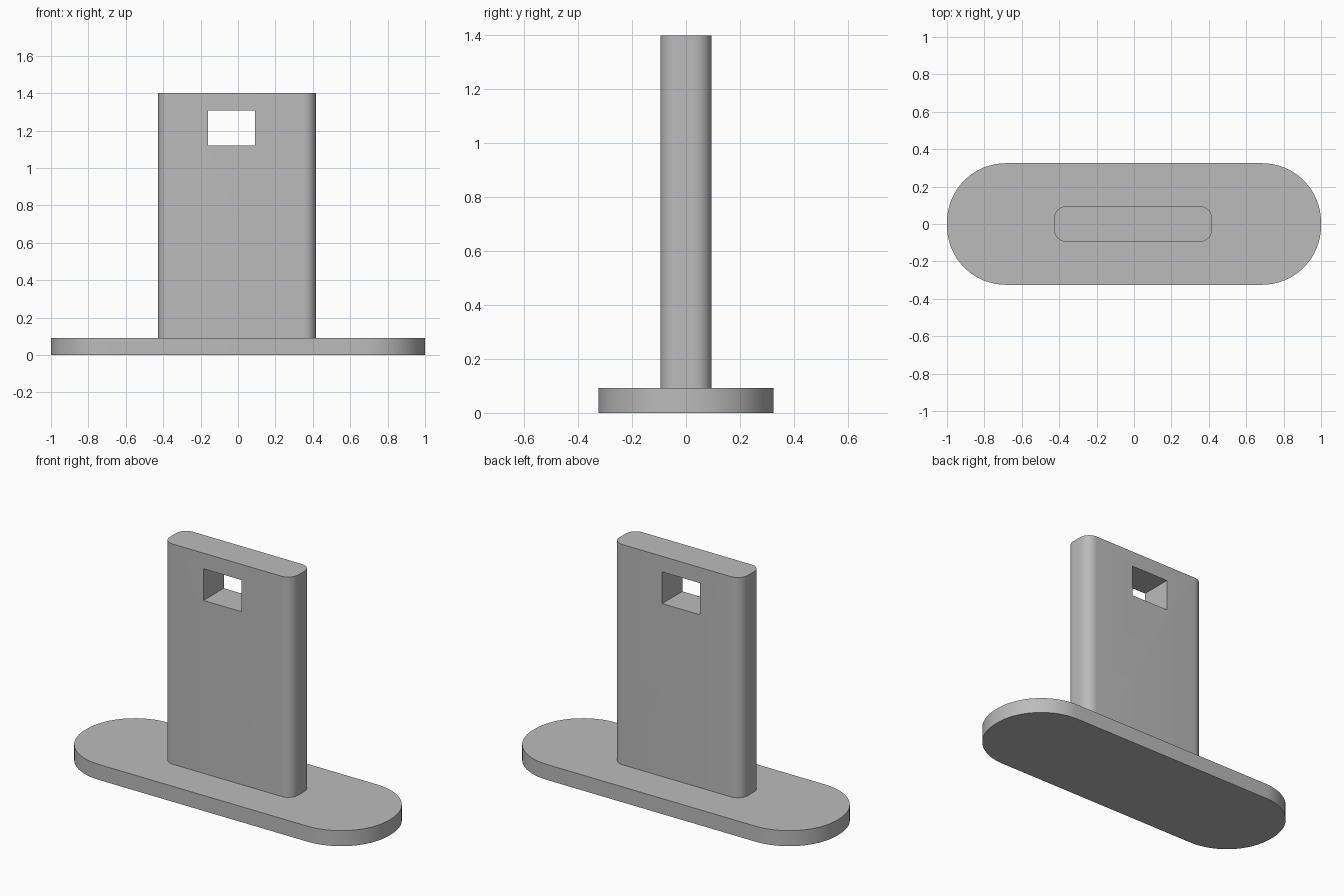
import bpy, bmesh, math

if "Cube" in bpy.data.objects:
    bpy.data.objects.remove(bpy.data.objects["Cube"])

grey = bpy.data.materials.new("plain grey")
grey.diffuse_color = (0.5, 0.5, 0.5, 1)
grey.use_nodes = True
grey.node_tree.nodes["Principled BSDF"].inputs["Base Color"].default_value = grey.diffuse_color


def rounded_slab(name, cx, half_x, half_y, radius, z0, z1, steps):
    """Extruded rectangle with rounded vertical corners."""
    bm = bmesh.new()
    ring = []
    corners = [(1, 1), (-1, 1), (-1, -1), (1, -1)]
    for q, (sx, sy) in enumerate(corners):
        for i in range(steps + 1):
            a = math.radians(90) * (q + i / steps)
            x = cx + sx * (half_x - radius) + radius * math.cos(a)
            y = sy * (half_y - radius) + radius * math.sin(a)
            ring.append(bm.verts.new((x, y, z0)))
    face = bm.faces.new(ring)
    new = bmesh.ops.extrude_face_region(bm, geom=[face])["geom"]
    top = [v for v in new if isinstance(v, bmesh.types.BMVert)]
    bmesh.ops.translate(bm, verts=top, vec=(0, 0, z1 - z0))
    bmesh.ops.recalc_face_normals(bm, faces=bm.faces)
    mesh = bpy.data.meshes.new(name)
    bm.to_mesh(mesh)
    bm.free()
    mesh.materials.append(grey)
    obj = bpy.data.objects.new(name, mesh)
    bpy.context.collection.objects.link(obj)
    return obj


# Flat foot with round ends, and the upright plate on it
base = rounded_slab("base", 0, 1.0, 0.325, 0.315, 0, 0.092, 16)
upright = rounded_slab("upright", -0.005, 0.422, 0.095, 0.065, 0.092, 1.40, 10)

# Rectangular window through the upright
bpy.ops.mesh.primitive_cube_add(size=1, location=(-0.035, 0, 1.213))
cutter = bpy.context.object
cutter.name = "window_cutter"
cutter.scale = (0.25, 0.6, 0.188)
cutter.data.materials.append(grey)
cutter.hide_render = True
cutter.hide_set(True)
cut = upright.modifiers.new("window", "BOOLEAN")
cut.operation = "DIFFERENCE"
cut.solver = "EXACT"
cut.object = cutter

# Bake the cut, then remove the cutter
bpy.context.view_layer.update()
deps = bpy.context.evaluated_depsgraph_get()
cut_mesh = bpy.data.meshes.new_from_object(upright.evaluated_get(deps))
upright.modifiers.clear()
upright.data = cut_mesh
bpy.data.objects.remove(cutter)

# Smooth corners, sharp rims
for obj in (base, upright):
    bpy.ops.object.select_all(action="DESELECT")
    obj.select_set(True)
    bpy.context.view_layer.objects.active = obj
    bpy.ops.object.shade_smooth_by_angle(angle=math.radians(30))
